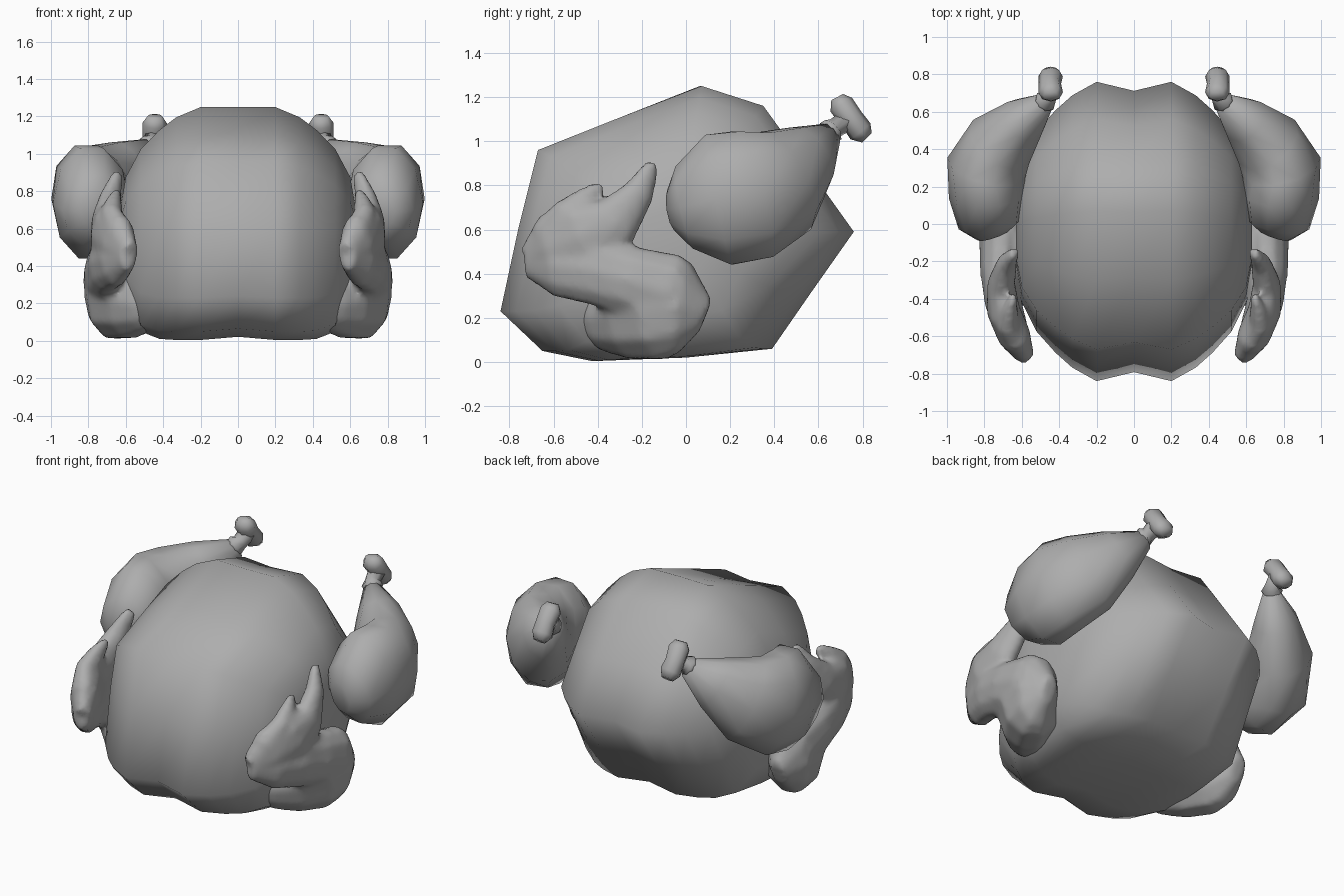
import bpy, bmesh, math
from mathutils import Vector

if "Cube" in bpy.data.objects:
    bpy.data.objects.remove(bpy.data.objects["Cube"])

grey = bpy.data.materials.new("dark_grey")
grey.diffuse_color = (.42, .42, .42, 1)
grey.use_nodes = True
grey.node_tree.nodes["Principled BSDF"].inputs["Base Color"].default_value = grey.diffuse_color


def finish(bm, name, mirror=False):
    bmesh.ops.recalc_face_normals(bm, faces=bm.faces)
    me = bpy.data.meshes.new(name)
    bm.to_mesh(me)
    bm.free()
    me.materials.append(grey)
    me.polygons.foreach_set("use_smooth", [True] * len(me.polygons))
    ob = bpy.data.objects.new(name, me)
    bpy.context.collection.objects.link(ob)
    if mirror:
        ob.modifiers.new("mirror", 'MIRROR').use_mirror_merge = False
    return ob


def loft(bm, rings):
    vs = [[bm.verts.new(p) for p in r] for r in rings]
    n = len(vs[0])
    for a, b in zip(vs, vs[1:]):
        for i in range(n):
            j = (i + 1) % n
            bm.faces.new((a[i], a[j], b[j], b[i]))
    bm.faces.new(vs[0])
    bm.faces.new(vs[-1])


def tube(bm, path, sides=10, up=(0, 0, 1)):
    """Loft of elliptical rings; each path entry is x, y, z, side radius, up radius."""
    pts = [Vector(p[:3]) for p in path]
    rings = []
    for k, p in enumerate(path):
        t = (pts[min(k + 1, len(pts) - 1)] - pts[max(k - 1, 0)]).normalized()
        side = t.cross(Vector(up)).normalized()
        top = side.cross(t)
        rings.append([pts[k] + side * p[3] * math.cos(a) + top * p[4] * math.sin(a)
                      for a in (2 * math.pi * i / sides for i in range(sides))])
    loft(bm, rings)


# Body: side profile (y, z) repeated across x, shrinking towards the flanks
profile = [(-.84, .23), (-.76, .6), (-.67, .96), (-.3, 1.107), (.07, 1.25), (.35, 1.16),
           (.56, .87), (.76, .59), (.57, .32), (.39, .06), (0, .02), (-.43, .005), (-.65, .05)]
# x, y scale, upper z scale, lower z scale
slices = [(0, .94, 1, .97), (.2, 1, 1, 1), (.33, .91, .92, 1), (.42, .81, .82, .99),
          (.52, .67, .67, .92), (.6, .47, .45, .66), (.63, .22, .2, .3)]
cy, cz = -.04, .57
rings = []
for sx, sy, st, sb in [(-s[0],) + s[1:] for s in slices[:0:-1]] + slices:
    rings.append([(sx, cy + (y - cy) * sy, cz + (z - cz) * (st if z > cz else sb))
                  for y, z in profile])
bm = bmesh.new()
loft(bm, rings)
finish(bm, "body")

# Drumstick meat
bm = bmesh.new()
tube(bm, [(.75, -.06, .69, .09, .1), (.77, .0, .70, .17, .2),
          (.785, .15, .735, .205, .315), (.79, .3, .76, .215, .31),
          (.71, .44, .82, .19, .26), (.59, .555, .93, .13, .165),
          (.47, .655, 1.03, .05, .06)])
finish(bm, "drumstick", True)

# Leg bone: ankle cuff and shaft, then the two-lobed end
bm = bmesh.new()
tube(bm, [(.50, .635, 1.02, .04, .04), (.475, .655, 1.045, .062, .062),
          (.46, .675, 1.06, .045, .045), (.45, .74, 1.1, .055, .05)], 8)
tube(bm, [(.445, .685, 1.2, .04, .03), (.445, .703, 1.165, .065, .058),
          (.45, .75, 1.1, .06, .055), (.445, .79, 1.045, .065, .058),
          (.445, .82, 1.015, .04, .03)], 8, (0, 1, .6))
finish(bm, "leg_bone", True)

# Wing: blended from upper arm, forearm, folded hand and thumb
bm = bmesh.new()
tube(bm, [(.42, -.46, .19, .06, .09), (.48, -.38, .2, .12, .16),
          (.56, -.27, .22, .17, .215), (.65, -.13, .24, .18, .24),
          (.70, -.01, .25, .13, .22), (.70, .09, .21, .05, .08)])
tube(bm, [(.70, .02, .28, .07, .1), (.71, -.08, .31, .12, .19),
          (.715, -.25, .37, .11, .16), (.70, -.42, .42, .1, .165),
          (.65, -.58, .44, .09, .15), (.58, -.72, .45, .045, .07)])
tube(bm, [(.58, -.71, .45, .05, .08), (.64, -.6, .51, .09, .17),
          (.70, -.46, .57, .09, .18), (.71, -.32, .63, .075, .125),
          (.68, -.21, .77, .055, .075), (.64, -.15, .9, .025, .035)])
tube(bm, [(.64, -.61, .55, .08, .12), (.68, -.52, .67, .065, .09),
          (.66, -.44, .75, .04, .055), (.64, -.38, .8, .02, .03)], 8)
wing = finish(bm, "wing", True)
blend = wing.modifiers.new("blend", 'REMESH')
blend.mode = 'VOXEL'
blend.voxel_size = .02
blend.use_smooth_shade = True
soften = wing.modifiers.new("soften", 'SMOOTH')
soften.factor = .5
soften.iterations = 5
